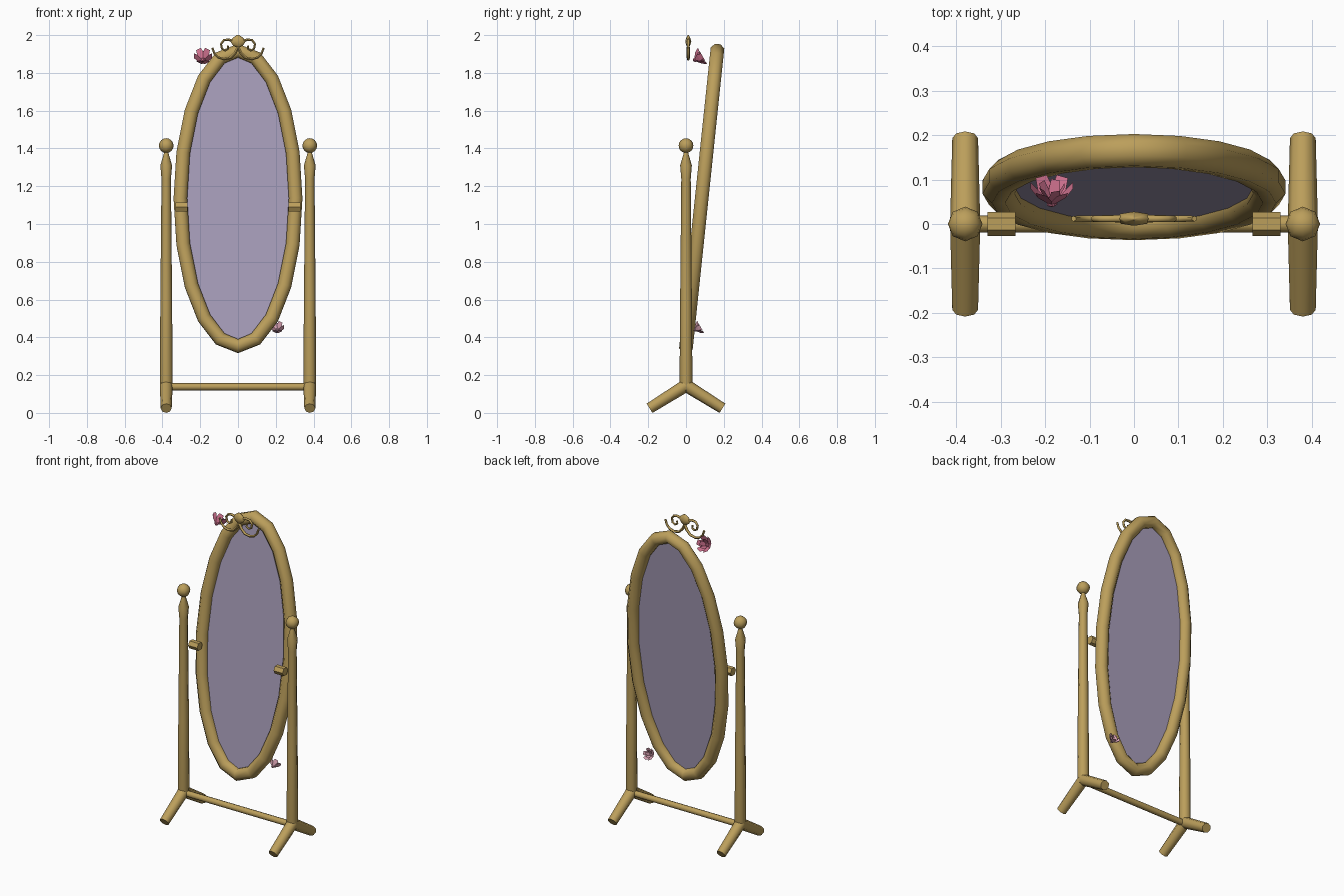
import bpy, bmesh, math
from mathutils import Vector, Matrix

if "Cube" in bpy.data.objects:
    bpy.data.objects.remove(bpy.data.objects["Cube"])

def mat(name, rgb, a=1.0):
    m = bpy.data.materials.new(name)
    m.diffuse_color = (*rgb, a)
    m.use_nodes = True
    m.node_tree.nodes["Principled BSDF"].inputs["Base Color"].default_value = m.diffuse_color
    return m

BRASS = mat("antique_gold", (0.50, 0.345, 0.105))
GLASS = mat("silver_glass", (0.39, 0.34, 0.49), 0.8)
ROSE = mat("rose_pink", (0.64, 0.17, 0.28))
BLUSH = mat("blush_pink", (0.70, 0.36, 0.45))

def finish(name, bm, m, smooth=None):
    bmesh.ops.recalc_face_normals(bm, faces=bm.faces)
    me = bpy.data.meshes.new(name)
    bm.to_mesh(me)
    bm.free()
    me.materials.append(m)
    ob = bpy.data.objects.new(name, me)
    bpy.context.collection.objects.link(ob)
    if smooth:
        bpy.ops.object.select_all(action='DESELECT')
        ob.select_set(True)
        bpy.context.view_layer.objects.active = ob
        bpy.ops.object.shade_smooth_by_angle(angle=math.radians(smooth))
    return ob

def skin(bm, rings, closed=False):
    """Join rings of points into a tube, capped unless closed."""
    vs = [[bm.verts.new(p) for p in r] for r in rings]
    n = len(vs[0])
    for i in range(len(vs) if closed else len(vs) - 1):
        a, b = vs[i], vs[(i + 1) % len(vs)]
        for j in range(n):
            k = (j + 1) % n
            bm.faces.new((a[j], a[k], b[k], b[j]))
    if not closed:
        bm.faces.new(vs[0])
        bm.faces.new(vs[-1])

def circle(c, u, v, r, n, turn=0.0):
    return [c + r * (math.cos(t) * u + math.sin(t) * v)
            for t in (2 * math.pi * (j + turn) / n for j in range(n))]

X, Y, Z = Vector((1, 0, 0)), Vector((0, 1, 0)), Vector((0, 0, 1))

def rod(name, p, q, r0, r1, n, turn=0.0, smooth=50):
    p, q = Vector(p), Vector(q)
    d = (q - p).normalized()
    u = X if abs(d.x) < 0.5 else Y
    bm = bmesh.new()
    skin(bm, [circle(p, u, d.cross(u), r0, n, turn), circle(q, u, d.cross(u), r1, n, turn)])
    return finish(name, bm, BRASS, smooth)

# Tilted oval frame and mirror
SEG, RX, RZ, TUBE = 20, 0.305, 0.786, 0.039
TILT = Matrix.Translation((0, 0.083, 1.135)) @ Matrix.Rotation(math.radians(-6), 4, 'X')

bm = bmesh.new()
rings = []
for i in range(SEG):
    t = 2 * math.pi * i / SEG
    out = Vector((RZ * math.sin(t), 0, RX * math.cos(t))).normalized()
    c = Vector((RX * math.sin(t), 0, RZ * math.cos(t)))
    rings.append([TILT @ p for p in circle(c, out, Y, TUBE, 8, 0.5)])
skin(bm, rings, closed=True)
finish("mirror_frame", bm, BRASS, 60)

bm = bmesh.new()
bm.faces.new([bm.verts.new(TILT @ Vector((0.295 * math.sin(2 * math.pi * i / SEG), 0,
                                          0.775 * math.cos(2 * math.pi * i / SEG))))
              for i in range(SEG)])
finish("mirror_glass", bm, GLASS)

# Stand: posts, finials, feet and pivots on both sides
PROFILE = [(0.12, 0.028), (0.17, 0.034), (0.6, 0.031), (1.24, 0.025),
           (1.31, 0.031), (1.375, 0.012), (1.39, 0.010)]
for s, side in ((-1, "left"), (1, "right")):
    x = 0.38 * s
    bm = bmesh.new()
    skin(bm, [circle(Vector((x, 0, z)), X, Y, r, 8) for z, r in PROFILE])
    finish(side + "_post", bm, BRASS, 50)
    bm = bmesh.new()
    bmesh.ops.create_uvsphere(bm, u_segments=8, v_segments=8, radius=0.039,
                              matrix=Matrix.Translation((x, 0, 1.415)))
    finish(side + "_finial", bm, BRASS, 60)
    for f, end in ((-1, "front"), (1, "back")):
        rod(f"{side}_{end}_foot", (x, 0, 0.145), (x, 0.193 * f, 0.0245), 0.034, 0.029, 8)
    rod(side + "_pivot", (0.267 * s, 0, 1.09), (0.33 * s, 0, 1.09), 0.027, 0.027, 6, smooth=30)
rod("stretcher", (-0.37, 0, 0.138), (0.37, 0, 0.138), 0.019, 0.019, 8)

# Crest: centre bead and mirrored scrolls
CY = 0.012
bm = bmesh.new()
skin(bm, [[Vector((rx * math.cos(t), CY + ry * math.sin(t), z))
           for t in (math.pi * j / 4 for j in range(8))]
          for z, rx, ry in ((1.936, 0.012, 0.005), (1.95, 0.03, 0.012), (1.968, 0.042, 0.016),
                            (1.985, 0.028, 0.011), (2.0, 0.006, 0.003))])
finish("crest_bead", bm, BRASS, 60)

LOWER = [(0.0, 1.935), (0.015, 1.905), (0.04, 1.88), (0.075, 1.873), (0.105, 1.882),
         (0.125, 1.903), (0.136, 1.933)]
UPPER = [(0.02, 1.968), (0.05, 1.976), (0.075, 1.973), (0.09, 1.953), (0.085, 1.928),
         (0.067, 1.918), (0.052, 1.928), (0.054, 1.945)]

def scroll(name, pts, s, r):
    path = [Vector((s * a, CY, b)) for a, b in pts]
    rings = []
    for i, p in enumerate(path):
        d = (path[min(i + 1, len(path) - 1)] - path[max(i - 1, 0)]).normalized()
        rings.append(circle(p, Y, d.cross(Y), r * (1 - 0.35 * i / len(path)), 6))
    bm = bmesh.new()
    skin(bm, rings)
    finish(name, bm, BRASS, 60)

for s, side in ((-1, "left"), (1, "right")):
    scroll(side + "_lower_scroll", LOWER, s, 0.009)
    scroll(side + "_upper_scroll", UPPER, s, 0.008)

# Flowers: rings of cupped petals opening up and backwards
def flower(name, loc, size, m):
    axis = Vector((0, 0.87, 0.49))
    place = Matrix.Translation(loc) @ axis.to_track_quat('Z', 'Y').to_matrix().to_4x4() \
        @ Matrix.Scale(size, 4)
    bm = bmesh.new()
    for n, k, turn in ((6, 1.0, 0.0), (5, 0.6, 0.5)):
        step = 2 * math.pi / n
        for i in range(n):
            a = step * (i + turn)
            def pt(off, r, h):
                t = a + off * step
                return bm.verts.new(place @ Vector((k * r * math.cos(t), k * r * math.sin(t), h)))
            b0, b1 = pt(-0.5, 0.012, 0.0), pt(0.5, 0.012, 0.0)
            m0, m1 = pt(-0.52, 0.036, 0.02), pt(0.52, 0.036, 0.02)
            t0, t1 = pt(-0.28, 0.050, 0.042), pt(0.28, 0.050, 0.042)
            bm.faces.new((b0, b1, m1, m0))
            bm.faces.new((m0, m1, t1, t0))
    bmesh.ops.create_icosphere(bm, subdivisions=1, radius=0.014, matrix=place)
    finish(name, bm, m)

flower("large_flower", (-0.185, 0.05, 1.87), 1.0, ROSE)
flower("small_flower", (0.208, 0.05, 0.44), 0.75, BLUSH)
